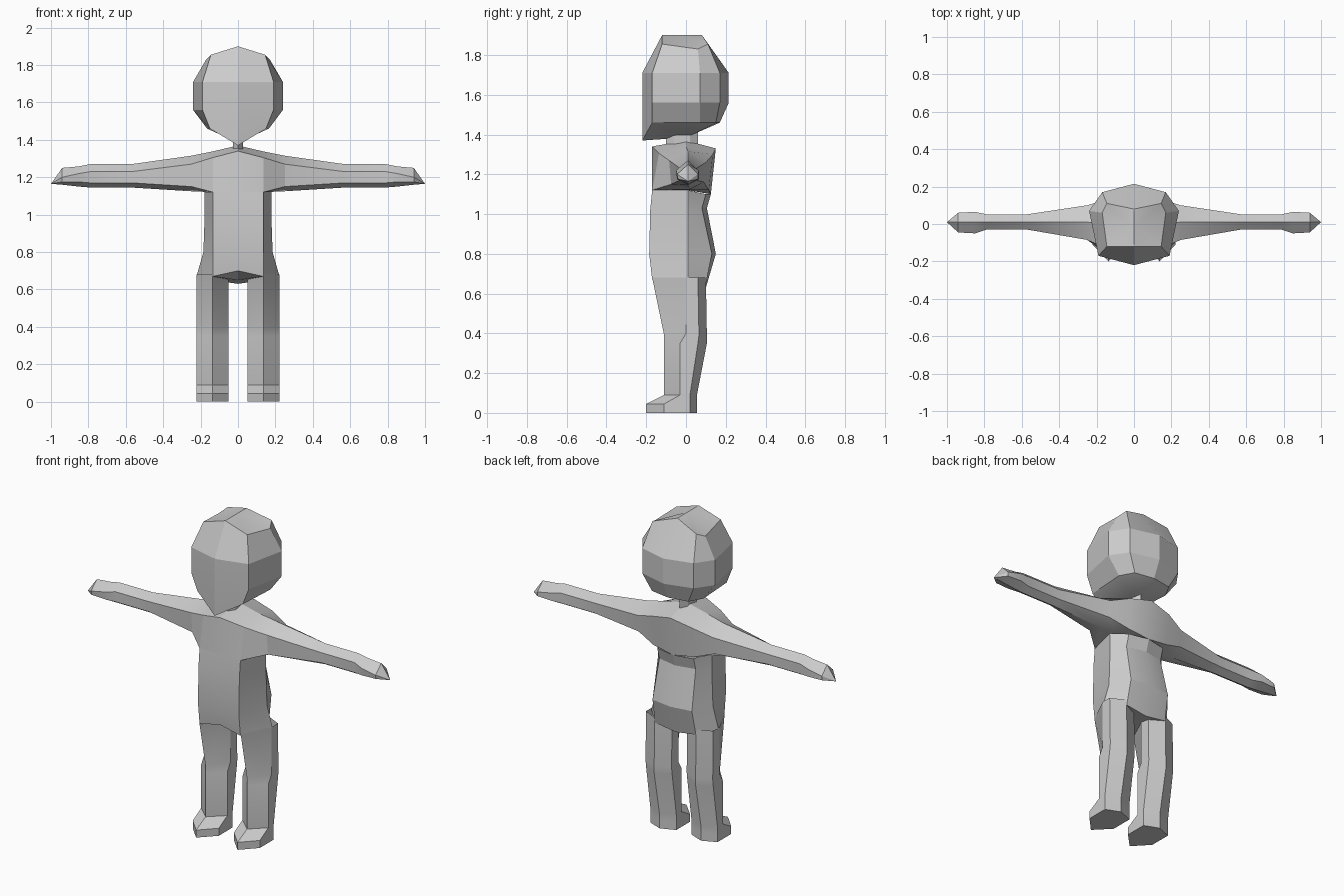
import bpy, bmesh, math

grey = bpy.data.materials.new("plain_grey")
grey.diffuse_color = (0.6, 0.6, 0.6, 1)


def loft(name, rings, start_tip=None, end_tip=None):
    """Skin closed rings of equal length, optionally closing each end to a point."""
    bm = bmesh.new()
    rows = [[bm.verts.new(p) for p in ring] for ring in rings]
    n = len(rows[0])
    for a, b in zip(rows, rows[1:]):
        for i in range(n):
            j = (i + 1) % n
            bm.faces.new((a[i], a[j], b[j], b[i]))
    for tip, row in ((start_tip, rows[0]), (end_tip, rows[-1])):
        if tip:
            t = bm.verts.new(tip)
            for i in range(n):
                bm.faces.new((row[i], row[(i + 1) % n], t))
    bmesh.ops.recalc_face_normals(bm, faces=bm.faces)
    me = bpy.data.meshes.new(name)
    bm.to_mesh(me)
    bm.free()
    me.materials.append(grey)
    ob = bpy.data.objects.new(name, me)
    bpy.context.collection.objects.link(ob)
    bpy.ops.object.select_all(action='DESELECT')
    ob.select_set(True)
    bpy.context.view_layer.objects.active = ob
    bpy.ops.object.shade_smooth_by_angle(angle=math.radians(20))
    return ob


def flip(points):
    return [(-x, y, z) for x, y, z in points]


def whole(half):
    """Half ring from front centre to back centre, completed on the other side."""
    return half + flip(half[-2:0:-1])


# Head: crown, temples, cheeks, jaw
head = [
    [(0, -.12, 1.90), (.145, -.12, 1.855), (.17, .06, 1.83), (.145, .11, 1.855), (0, .08, 1.90)],
    [(0, -.22, 1.71), (.19, -.17, 1.71), (.24, .07, 1.71), (.17, .17, 1.71), (0, .215, 1.71)],
    [(0, -.22, 1.56), (.19, -.17, 1.56), (.24, .07, 1.56), (.17, .17, 1.56), (0, .215, 1.56)],
    [(0, -.22, 1.37), (.15, -.17, 1.46), (.165, .07, 1.46), (.12, .15, 1.46), (0, .17, 1.46)],
]
loft("head", [whole(r) for r in head], (0, -.02, 1.90), (0, 0, 1.385))

# Neck
neck = [[(.03 * math.cos(a), -.02 + .08 * math.sin(a), z)
         for a in [math.radians(60 * k + 30) for k in range(6)]] for z in (1.32, 1.42)]
loft("neck", neck)

# Torso: ribs, waist, hips, seat
torso = [
    [(0, -.17, 1.12), (.135, -.17, 1.12), (.18, .01, 1.12), (.12, .10, 1.10), (0, .125, 1.10)],
    [(0, -.18, 1.02), (.135, -.18, 1.02), (.178, .01, 1.00), (.12, .08, 1.03), (0, .105, 1.03)],
    [(0, -.185, .80), (.135, -.185, .80), (.185, .01, .80), (.13, .13, .80), (0, .15, .80)],
    [(0, -.17, .70), (.135, -.17, .67), (.222, .01, .67), (.135, .10, .65), (0, .10, .63)],
]
loft("torso", [whole(r) for r in torso], end_tip=(0, -.02, .65))

# Shoulders and arms: six-sided sections (top, front, underside, back) along x
sections = [
    (.135, [(.0, 1.338), (-.135, 1.305), (-.17, 1.12), (.01, 1.12), (.115, 1.12), (.135, 1.30)]),
    (.25, [(.01, 1.315), (-.085, 1.27), (-.075, 1.15), (.02, 1.125), (.09, 1.16), (.10, 1.26)]),
    (.57, [(.01, 1.27), (-.03, 1.23), (-.03, 1.17), (.01, 1.145), (.052, 1.17), (.052, 1.23)]),
    (.79, [(.01, 1.27), (-.03, 1.23), (-.03, 1.17), (.01, 1.145), (.052, 1.17), (.052, 1.23)]),
    (.85, [(.01, 1.258), (-.05, 1.22), (-.045, 1.175), (.01, 1.15), (.065, 1.175), (.065, 1.22)]),
    (.94, [(.01, 1.25), (-.045, 1.20), (-.04, 1.175), (.01, 1.16), (.06, 1.175), (.06, 1.20)]),
]
right = [[(x, y, z) for y, z in s] for x, s in sections]
middle = [[(0, 0, 1.37), (0, -.17, 1.34), (0, -.17, 1.12),
           (0, .01, 1.12), (0, .125, 1.10), (0, .15, 1.33)]]
left = [flip(r) for r in reversed(right)]
loft("shoulders_and_arms", left + middle + right, (-1, .01, 1.165), (1, .01, 1.165))

# Legs: height, toe y, front side y, back side y, heel y, shift of the front sides in z
levels = [
    (.68, -.17, .00, .06, .10, 0),
    (.39, -.11, .00, .065, .105, .01),
    (.35, -.11, -.03, .06, .105, 0),
    (.09, -.11, -.03, .02, .055, 0),
    (.045, -.20, -.11, .02, .055, 0),
    (0, -.20, -.11, .02, .055, 0),
]
leg = [[(.137, f, z), (.222, s, z + d), (.222, b, z), (.137, h, z), (.05, b, z), (.05, s, z + d)]
       for z, f, s, b, h, d in levels]
loft("right_leg", leg, end_tip=(.137, -.06, 0))
loft("left_leg", [flip(r) for r in leg], end_tip=(-.137, -.06, 0))
